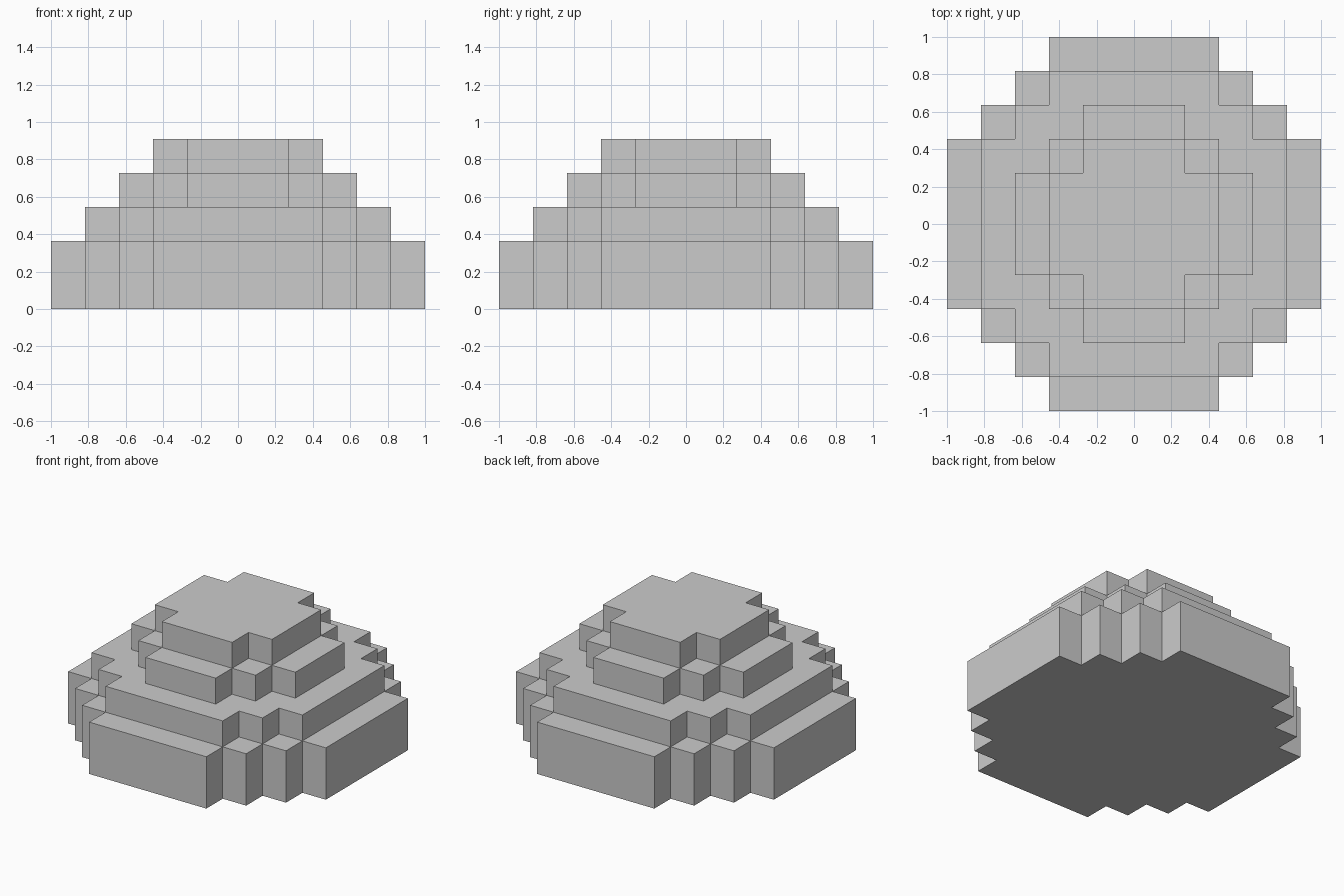
import bpy
import bmesh

if "Cube" in bpy.data.objects:
    bpy.data.objects.remove(bpy.data.objects["Cube"])

U = 2 / 11  # one block of the 11-block-wide dome

# name, bottom and top in blocks, quarter outline corners (half-width x, half-depth y)
TIERS = [
    ("base_tier", 0, 2, [(5.5, 2.5), (4.5, 3.5), (3.5, 4.5), (2.5, 5.5)]),
    ("lower_tier", 2, 3, [(4.5, 2.5), (3.5, 3.5), (2.5, 4.5)]),
    ("upper_tier", 3, 4, [(3.5, 1.5), (2.5, 2.5), (1.5, 3.5)]),
    ("top_tier", 4, 5, [(2.5, 1.5), (1.5, 2.5)]),
]


def stepped_outline(corners):
    """Join outer corners with right-angle steps, then mirror to four quarters."""
    quarter = []
    for i, (x, y) in enumerate(corners):
        if i:
            quarter.append((x, corners[i - 1][1]))  # inner corner of the step
        quarter.append((x, y))
    half = quarter + [(-x, y) for x, y in reversed(quarter)]
    return half + [(x, -y) for x, y in reversed(half)]


def make_tier(name, bottom, top, corners):
    bm = bmesh.new()
    verts = [bm.verts.new((x * U, y * U, bottom * U)) for x, y in stepped_outline(corners)]
    face = bm.faces.new(verts)
    new = bmesh.ops.extrude_face_region(bm, geom=[face], use_keep_orig=True)["geom"]
    raised = [v for v in new if isinstance(v, bmesh.types.BMVert)]
    bmesh.ops.translate(bm, verts=raised, vec=(0, 0, (top - bottom) * U))
    bmesh.ops.recalc_face_normals(bm, faces=bm.faces[:])
    mesh = bpy.data.meshes.new(name)
    bm.to_mesh(mesh)
    bm.free()
    bpy.context.collection.objects.link(bpy.data.objects.new(name, mesh))


# Stacked tiers of the blocky dome
for tier in TIERS:
    make_tier(*tier)
